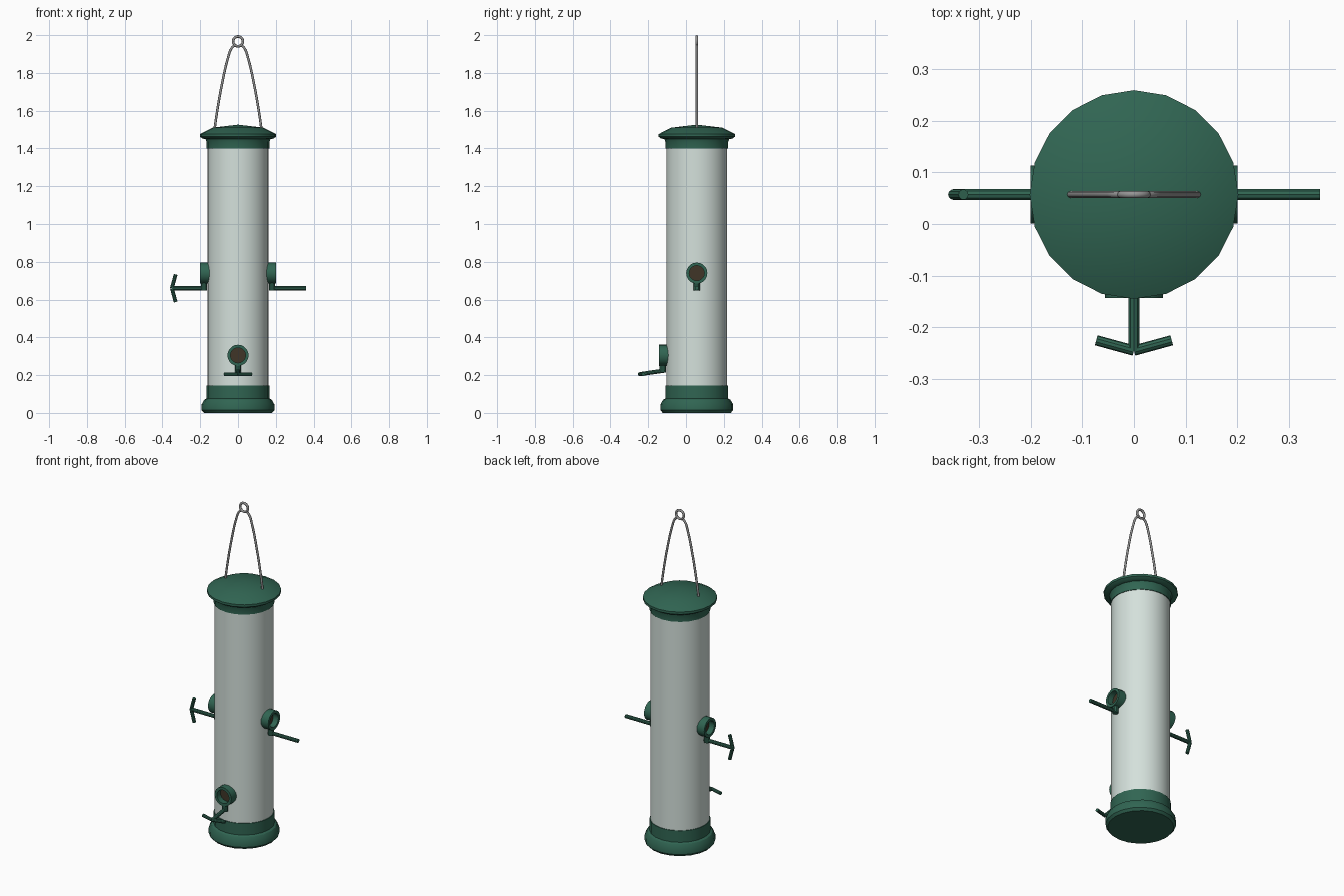
import bpy, bmesh, math
from mathutils import Vector, Matrix

if "Cube" in bpy.data.objects:
    bpy.data.objects.remove(bpy.data.objects["Cube"])

CY = 0.057          # feeder axis sits slightly behind the origin


def material(name, rgb):
    m = bpy.data.materials.new(name)
    m.diffuse_color = (*rgb, 1)
    m.use_nodes = True
    m.node_tree.nodes["Principled BSDF"].inputs["Base Color"].default_value = m.diffuse_color
    return m


GREEN = material("green_plastic", (0.03, 0.13, 0.085))
CLEAR = material("frosted_tube", (0.66, 0.75, 0.71))
BROWN = material("seed_brown", (0.05, 0.035, 0.02))
STEEL = material("steel", (0.3, 0.3, 0.3))


def finish(bm, name, mat, angle=30):
    bmesh.ops.recalc_face_normals(bm, faces=bm.faces)
    me = bpy.data.meshes.new(name)
    bm.to_mesh(me)
    bm.free()
    ob = bpy.data.objects.new(name, me)
    bpy.context.collection.objects.link(ob)
    me.materials.append(mat)
    bpy.ops.object.select_all(action='DESELECT')
    ob.select_set(True)
    bpy.context.view_layer.objects.active = ob
    bpy.ops.object.shade_smooth_by_angle(angle=math.radians(angle))
    return ob


def lathe(name, profile, mat, sides=20, matrix=None, closed=False):
    """Spin (radius, height) points about local z."""
    if matrix is None:
        matrix = Matrix.Translation((0, CY, 0))
    bm = bmesh.new()
    pts = [bm.verts.new((r, 0, h)) for r, h in profile]
    n = len(pts)
    edges = [bm.edges.new((pts[i], pts[(i + 1) % n]))
             for i in range(n if closed else n - 1)]
    bmesh.ops.spin(bm, geom=pts + edges, axis=(0, 0, 1), cent=(0, 0, 0),
                   angle=2 * math.pi, steps=sides, use_duplicate=False)
    bmesh.ops.remove_doubles(bm, verts=bm.verts, dist=1e-5)
    bm.transform(matrix)
    return finish(bm, name, mat)


def add_rod(bm, a, b, r, sides=10):
    a, b = Vector(a), Vector(b)
    d = b - a
    m = Matrix.Translation((a + b) / 2) @ d.to_track_quat('Z', 'Y').to_matrix().to_4x4()
    bmesh.ops.create_cone(bm, cap_ends=True, segments=sides, radius1=r,
                          radius2=r, depth=d.length, matrix=m)


# Base, tube and lid
lathe("base", [(0, 0), (0.18, 0), (0.192, 0.014), (0.192, 0.046), (0.178, 0.07),
               (0.166, 0.076), (0.166, 0.145), (0.15, 0.145)], GREEN)
lathe("tube", [(0, 0.1), (0.161, 0.1), (0.161, 1.42), (0, 1.42)], CLEAR, 40)
lathe("lid", [(0.15, 1.4), (0.166, 1.4), (0.166, 1.435), (0.172, 1.45), (0.188, 1.452),
              (0.202, 1.462), (0.202, 1.476), (0.135, 1.51), (0, 1.526)], GREEN)


# Feeding ports: local z points outward, local y points up
def port(name, angle, height, droop=0.0, bar=None):
    out = Vector((math.cos(angle), math.sin(angle), 0))
    up = Vector((0, 0, 1))
    side = up.cross(out)
    m = Matrix((side, up, out)).transposed().to_4x4()
    m.translation = (0, CY, height)
    lathe(name + "_port_ring", [(0.04, 0.15), (0.056, 0.15), (0.056, 0.2), (0.04, 0.2)],
          GREEN, 20, m, closed=True)
    lathe(name + "_seed_opening", [(0, 0.155), (0.041, 0.155), (0.041, 0.166), (0, 0.166)],
          BROWN, 20, m)
    bm = bmesh.new()
    # neck under the ring, then the perch rod
    add_rod(bm, (0, -0.091, 0.18), (0, -0.048, 0.18), 0.017)
    tip = 0.36 if bar is None else 0.35
    tip = 0.302 if droop else tip
    end = Vector((0, -0.08 - droop, tip))
    add_rod(bm, (0, -0.08, 0.165), end, 0.011)
    # swept-back crossbar
    if bar:
        for s in (-1, 1):
            add_rod(bm, end, end + s * 0.073 * Vector(bar) - Vector((0, 0, 0.02)), 0.01)
    bm.transform(m)
    finish(bm, name + "_perch", GREEN)


port("right", 0, 0.74)
port("left", math.pi, 0.74, bar=(0, 1, 0))
port("front", -math.pi / 2, 0.305, droop=0.02, bar=(1, 0, 0))

# Wire hanger with top ring
cu = bpy.data.curves.new("hanger_wire", 'CURVE')
cu.dimensions = '3D'
cu.bevel_depth = 0.0065
cu.bevel_resolution = 2
cu.resolution_u = 4
cu.use_fill_caps = True
for s in (-1, 1):
    path = [(0.127, 1.48), (0.113, 1.58), (0.083, 1.75), (0.05, 1.89), (0.036, 1.928), (0.015, 1.949)]
    sp = cu.splines.new('BEZIER')
    sp.bezier_points.add(len(path) - 1)
    for p, (x, z) in zip(sp.bezier_points, path):
        p.co = (s * x, CY, z)
        p.handle_left_type = p.handle_right_type = 'AUTO'
wire = bpy.data.objects.new("hanger_wire", cu)
bpy.context.collection.objects.link(wire)
cu.materials.append(STEEL)

bpy.ops.mesh.primitive_torus_add(location=(0, CY, 1.967), rotation=(math.pi / 2, 0, 0),
                                 major_radius=0.026, minor_radius=0.007,
                                 major_segments=20, minor_segments=8)
ring = bpy.context.object
ring.name = "hanger_ring"
ring.data.materials.append(STEEL)
bpy.ops.object.shade_smooth_by_angle(angle=math.radians(50))
